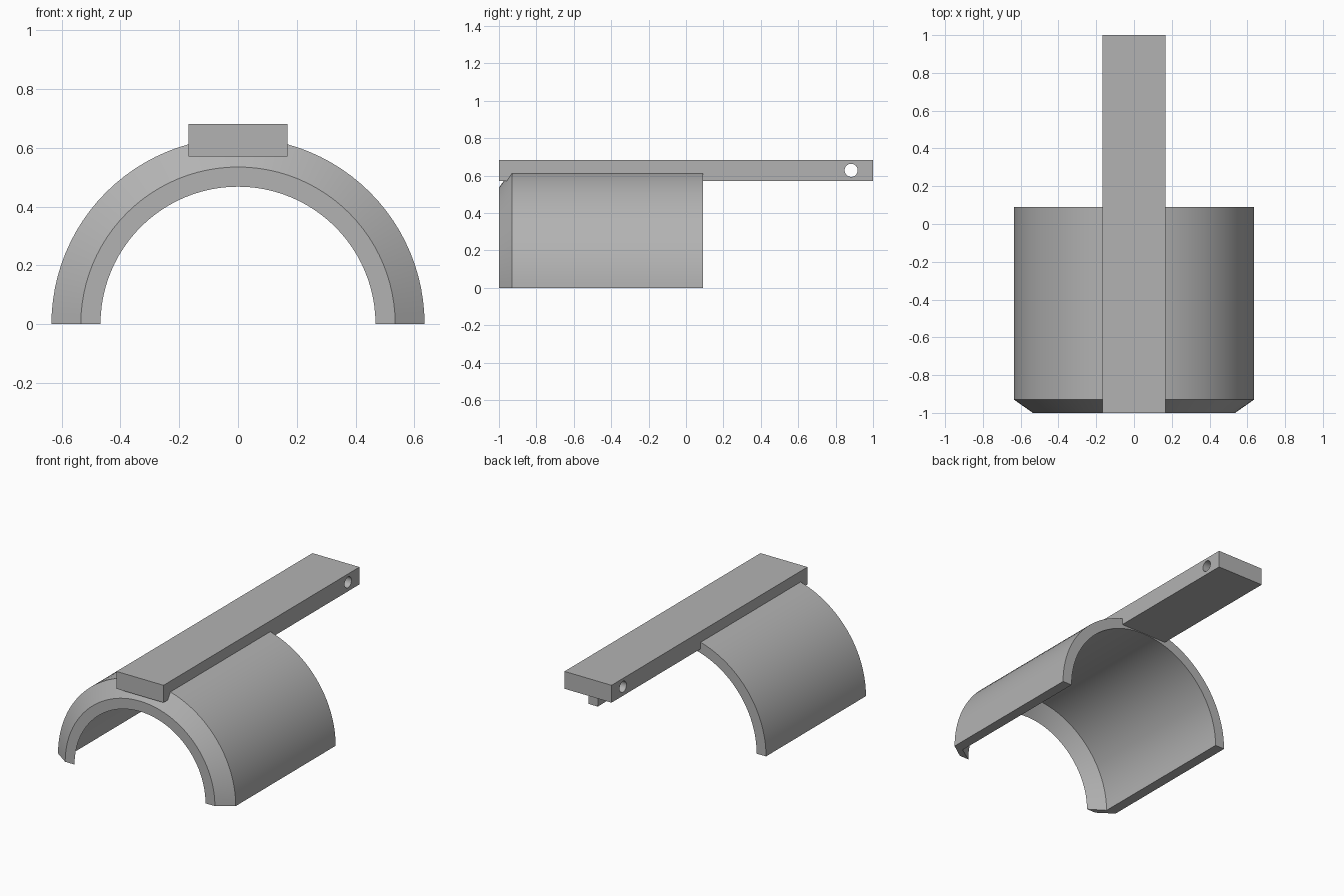
import bpy, bmesh, math
from mathutils import Matrix, Vector

cube = bpy.data.objects.get("Cube")
if cube:
    bpy.data.objects.remove(cube, do_unlink=True)

GREY = (0.45, 0.45, 0.45, 1)
grey = bpy.data.materials.new("plain grey")
grey.use_nodes = True
grey.diffuse_color = GREY
grey.node_tree.nodes["Principled BSDF"].inputs["Base Color"].default_value = GREY


def add_object(name, bm):
    bmesh.ops.recalc_face_normals(bm, faces=bm.faces)
    mesh = bpy.data.meshes.new(name)
    bm.to_mesh(mesh)
    bm.free()
    mesh.materials.append(grey)
    obj = bpy.data.objects.new(name, mesh)
    bpy.context.collection.objects.link(obj)
    return obj


def activate(obj):
    bpy.ops.object.select_all(action="DESELECT")
    obj.select_set(True)
    bpy.context.view_layer.objects.active = obj


# Half-round shell with an inward-sloping front lip: (radius, y) section swept 180 degrees
section = [(0.635, 0.09), (0.635, -0.93), (0.535, -1), (0.468, -1), (0.568, -0.935), (0.568, 0.09)]
bm = bmesh.new()
verts = [bm.verts.new((r, y, 0)) for r, y in section]
face = bm.faces.new(verts)
swept = bmesh.ops.spin(bm, geom=[face], axis=(0, -1, 0), cent=(0, 0, 0),
                       angle=math.pi, steps=48, use_duplicate=False)
bmesh.ops.remove_doubles(bm, verts=bm.verts, dist=1e-5)
# Close the starting foot if the sweep consumed its face
open_edges = [e for e in bm.edges if e.is_boundary]
if open_edges:
    bmesh.ops.holes_fill(bm, edges=open_edges)
shell = add_object("half_round_shell", bm)
activate(shell)
bpy.ops.object.shade_smooth_by_angle(angle=math.radians(30))

# Long flat bar along the crown
bm = bmesh.new()
bmesh.ops.create_cube(bm, size=1, matrix=Matrix.Translation((0, 0, 0.626))
                      @ Matrix.Diagonal(Vector((0.336, 2, 0.112, 1))))
bar = add_object("top_bar", bm)

# Cross hole through the rear end of the bar
bm = bmesh.new()
bmesh.ops.create_cone(bm, cap_ends=True, segments=32, radius1=0.035, radius2=0.035, depth=0.6,
                      matrix=Matrix.Translation((0, 0.883, 0.628))
                      @ Matrix.Rotation(math.pi / 2, 4, "Y"))
cutter = add_object("hole_cutter", bm)
cutter.hide_render = True
hole = bar.modifiers.new("cross_hole", "BOOLEAN")
hole.operation = "DIFFERENCE"
hole.solver = "EXACT"
hole.object = cutter
activate(bar)
bpy.ops.object.modifier_apply(modifier=hole.name)
bpy.data.objects.remove(cutter, do_unlink=True)
activate(bar)
bpy.ops.object.shade_smooth_by_angle(angle=math.radians(30))
